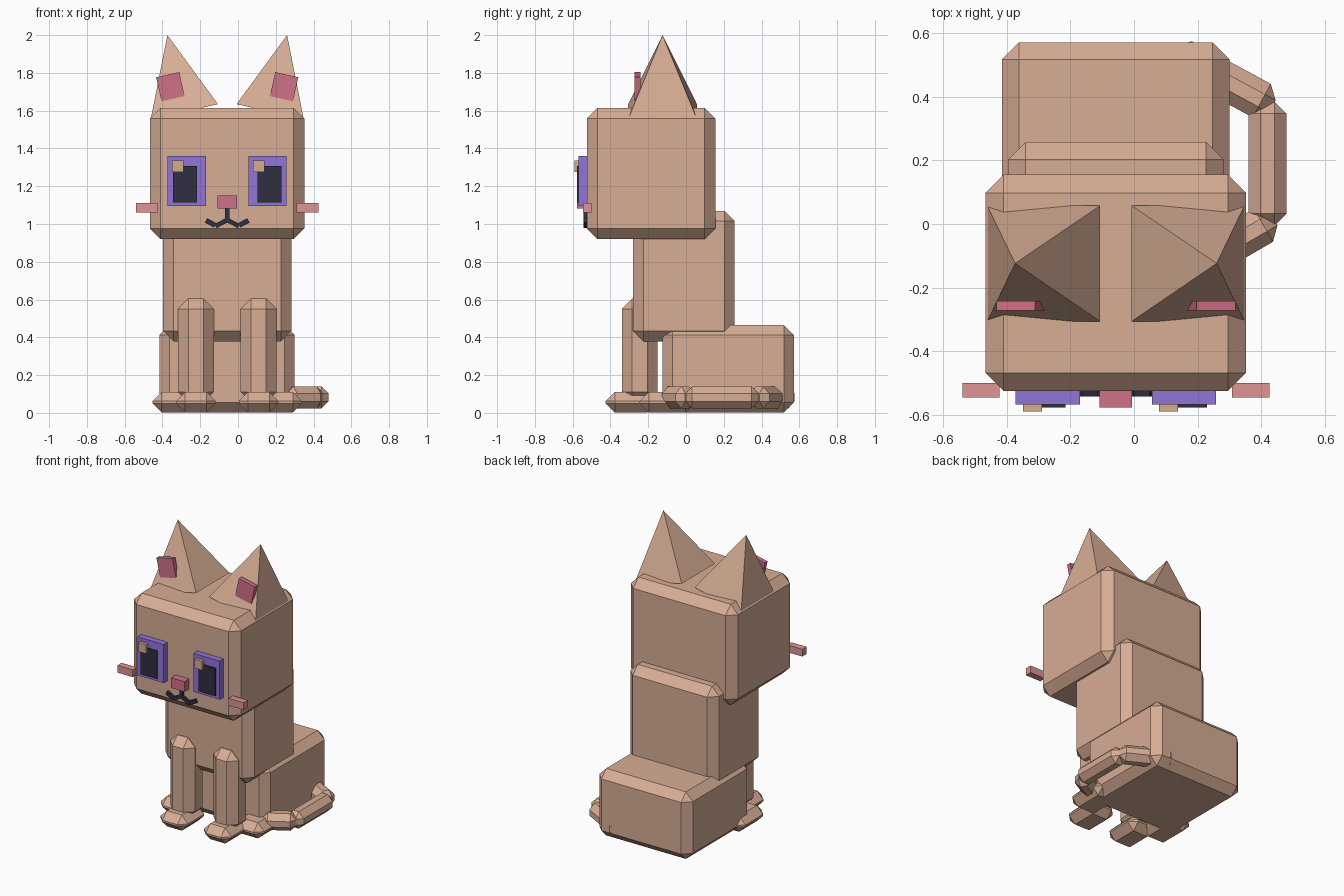
import bpy, bmesh, math
from mathutils import Matrix, Vector

if "Cube" in bpy.data.objects:
    bpy.data.objects.remove(bpy.data.objects["Cube"])

CX = -0.057  # the body's mirror plane


def material(name, r, g, b):
    m = bpy.data.materials.new(name)
    lin = [((c / 255 + 0.055) / 1.055) ** 2.4 for c in (r, g, b)]
    m.diffuse_color = (*lin, 1)
    m.use_nodes = True
    m.node_tree.nodes["Principled BSDF"].inputs["Base Color"].default_value = m.diffuse_color
    return m


FUR = material("tan fur", 215, 173, 149)
PURPLE = material("purple iris", 146, 117, 217)
DARK = material("dark pupil", 47, 47, 64)
PINK = material("rose pink", 208, 113, 135)
BLUSH = material("pale pink cheek", 221, 149, 149)
GLINT = material("light tan glint", 213, 174, 140)


def finish(name, bm, mat, matrix):
    bm.normal_update()
    me = bpy.data.meshes.new(name)
    bm.to_mesh(me)
    bm.free()
    me.materials.append(mat)
    ob = bpy.data.objects.new(name, me)
    ob.matrix_world = matrix
    bpy.context.collection.objects.link(ob)
    return ob


def block(name, mat, center, size, bevel=0.0, axis='Y', angle=0.0):
    """Box of the given size, with chamfered edges, turned about one axis."""
    bm = bmesh.new()
    bmesh.ops.create_cube(bm, size=1)
    bmesh.ops.scale(bm, vec=size, verts=bm.verts)
    if bevel:
        bmesh.ops.bevel(bm, geom=bm.edges[:], offset=bevel, segments=1,
                        profile=0.5, affect='EDGES')
    return finish(name, bm, mat,
                  Matrix.Translation(center) @ Matrix.Rotation(angle, 4, axis))


def span(name, mat, x, y, z, bevel=0.0):
    """Box given by its limits on each axis."""
    lims = (x, y, z)
    return block(name, mat, [(a + b) / 2 for a, b in lims],
                 [b - a for a, b in lims], bevel)


def bar(name, mat, a, b, width, height, bevel=0.0):
    """Level box running from a to b."""
    a, b = Vector(a), Vector(b)
    d = b - a
    return block(name, mat, (a + b) / 2, (d.length, width, height), bevel,
                 'Z', math.atan2(d.y, d.x))


# Main masses
span("haunches", FUR, (-0.415, 0.30), (-0.124, 0.571), (0.003, 0.466), 0.053)
span("chest", FUR, (-0.396, 0.282), (-0.28, 0.258), (0.378, 1.07), 0.055)
span("head", FUR, (-0.467, 0.352), (-0.525, 0.155), (0.92, 1.615), 0.057)

TILT = math.radians(12.5)
for s, side in ((-1, "left"), (1, "right")):
    # Legs and paws
    block(f"{side}_front_leg", FUR, (CX + s * 0.166, -0.245, 0.33),
          (0.19, 0.19, 0.55), 0.055)
    block(f"{side}_front_paw", FUR, (CX + s * 0.166, -0.29, 0.057),
          (0.21, 0.27, 0.108), 0.048)
    block(f"{side}_hind_paw", FUR, (CX + s * 0.285, -0.1, 0.057),
          (0.22, 0.29, 0.108), 0.048)

    # Ears: tilted four-sided pyramids with a pink pad
    bm = bmesh.new()
    bmesh.ops.create_cone(bm, cap_ends=True, segments=4,
                          radius1=0.182 * math.sqrt(2), radius2=0, depth=0.415,
                          matrix=Matrix.Translation((0, 0, 0.2075))
                          @ Matrix.Rotation(math.pi / 4, 4, 'Z'))
    finish(f"{side}_ear", bm, FUR,
           Matrix.Translation((CX + s * 0.227, -0.124, 1.595))
           @ Matrix.Rotation(s * TILT, 4, 'Y'))
    block(f"{side}_inner_ear", PINK, (CX + s * 0.301, -0.257, 1.727),
          (0.125, 0.03, 0.13), 0, 'Y', s * TILT)

    # Eyes
    ex = CX + s * 0.214
    block(f"{side}_iris", PURPLE, (ex, -0.545, 1.228), (0.202, 0.046, 0.266))
    block(f"{side}_pupil", DARK, (CX + s * 0.2225, -0.56, 1.21),
          (0.127, 0.034, 0.192))
    block(f"{side}_eye_glint", GLINT, (ex - 0.048, -0.576, 1.305),
          (0.06, 0.028, 0.062))

    # Cheeks and the two strokes on each side of the mouth
    block(f"{side}_cheek", BLUSH, (CX + s * 0.424, -0.523, 1.085),
          (0.117, 0.046, 0.05))
    block(f"{side}_mouth_inner", DARK, (CX + s * 0.033, -0.53, 1.004),
          (0.065, 0.025, 0.024), 0, 'Y', s * math.radians(28))
    block(f"{side}_mouth_outer", DARK, (CX + s * 0.088, -0.53, 1.006),
          (0.055, 0.025, 0.026), 0, 'Y', -s * math.radians(28))

# Nose and the line below it
block("nose", PINK, (CX, -0.545, 1.117), (0.102, 0.064, 0.07))
block("mouth_stem", DARK, (CX, -0.53, 1.05), (0.022, 0.025, 0.08))

# Tail curled round the right side
for name, a, b in (("tail_base", (0.12, 0.54), (0.435, 0.37)),
                   ("tail_middle", (0.42, 0.385), (0.42, -0.005)),
                   ("tail_tip", (0.44, 0.015), (0.25, -0.095))):
    bar(name, FUR, (*a, 0.082), (*b, 0.082), 0.12, 0.117, 0.038)
